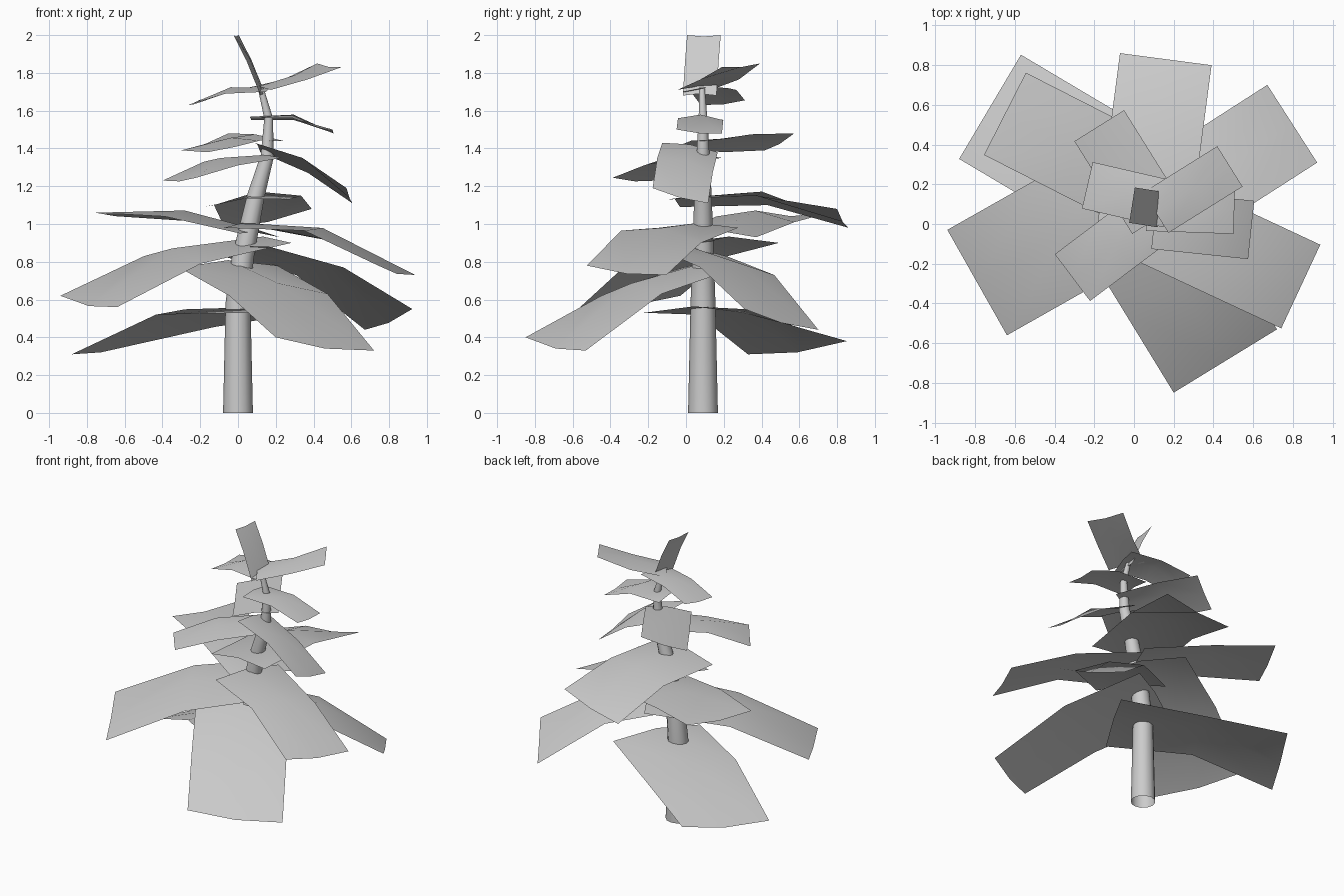
import bpy, math
from mathutils import Vector

if "Cube" in bpy.data.objects:
    bpy.data.objects.remove(bpy.data.objects["Cube"])


def make_object(name, verts, faces):
    mesh = bpy.data.meshes.new(name)
    mesh.from_pydata(verts, [], faces)
    mesh.update()
    for p in mesh.polygons:
        p.use_smooth = True
    obj = bpy.data.objects.new(name, mesh)
    bpy.context.collection.objects.link(obj)
    return obj


# Trunk: open tapered tube, leaning and bending (x, y, z, radius)
path = [(0, .09, 0, .079), (0, .09, .58, .066), (.025, .09, .82, .058),
        (.095, .09, 1.15, .046), (.155, .09, 1.36, .035),
        (.162, .09, 1.56, .023), (.12, .085, 1.72, .015)]
SIDES = 12
pts = [Vector(p[:3]) for p in path]
verts, faces = [], []
for i, p in enumerate(path):
    d = pts[min(i + 1, len(pts) - 1)] - pts[max(i - 1, 0)]
    d = Vector((0, 0, 1)) if i == 0 else d.normalized()
    u = Vector((0, 1, 0)).cross(d).normalized()
    v = d.cross(u)
    for k in range(SIDES):
        a = 2 * math.pi * k / SIDES
        verts.append(pts[i] + p[3] * (u * math.cos(a) + v * math.sin(a)))
for i in range(len(path) - 1):
    for k in range(SIDES):
        a, b = i * SIDES + k, i * SIDES + (k + 1) % SIDES
        faces.append((a, b, b + SIDES, a + SIDES))
make_object("trunk", verts, faces)


# Bough: a 2 x 2 bent card, given by its tip, heading, length and edge heights
def bough(name, width, x, y, heading, length, right, left):
    a = math.radians(heading)
    out = Vector((math.cos(a), math.sin(a), 0))
    side = Vector((-out.y, out.x, 0))
    tip = Vector((x, y, 0))
    bulge = (.055, .1, -.04)
    vs = []
    for r, t in enumerate((0, .52, 1)):
        c = tip - out * length * (1 - t)
        heights = (right[r], (right[r] + left[r]) / 2 + bulge[r] * width, left[r])
        for s, z in zip((-.5, 0, .5), heights):
            q = c + side * width * s
            vs.append((q.x, q.y, z))
    fs = [(r * 3 + c, r * 3 + c + 3, r * 3 + c + 4, r * 3 + c + 1)
          for r in range(2) for c in range(2)]
    make_object(name, vs, fs)


# Each bough: tip x, tip y, heading, length, right and left heights (base, middle, tip)
lowest = [
    (-.725, .59, 149.3, 1.08, (.53, .455, .38), (.53, .52, .31)),
    (-.79, -.295, 209.5, 1.06, (.90, .83, .62), (.90, .79, .56)),
    (.46, -.69, -58.5, .98, (.77, .62, .40), (.78, .63, .33)),
]
middle = [
    (.797, .505, 32.7, .90, (.88, .77, .55), (.83, .73, .44)),
    (.84, -.315, -25, .90, (.98, .965, .78), (.98, .90, .73)),
    (.16, .83, 82.5, .90, (1.13, 1.15, 1.08), (1.09, 1.10, .98)),
    (-.65, .555, 153, .86, (.93, 1.01, 1.06), (.95, 1.04, 1.06)),
]
upper = [
    (-.31, -.27, 217, .57, (1.35, 1.33, 1.23), (1.35, 1.31, 1.245)),
    (.59, -.03, -6, .49, (1.43, 1.35, 1.19), (1.38, 1.27, 1.11)),
    (-.175, .495, 122, .55, (1.44, 1.475, 1.48), (1.41, 1.38, 1.39)),
]
highest = [
    (-.235, .195, 167, .42, (1.72, 1.71, 1.655), (1.70, 1.69, 1.63)),
    (.505, .07, -2, .44, (1.56, 1.56, 1.50), (1.55, 1.55, 1.48)),
    (.483, .29, 32, .44, (1.71, 1.765, 1.83), (1.72, 1.765, 1.85)),
]
crown = [(-.01, .095, 171, .145, (1.68, 1.865, 2.0), (1.68, 1.865, 2.0))]

for tier, width, cards in (("lowest", .61, lowest), ("middle", .465, middle),
                           ("upper", .295, upper), ("highest", .24, highest),
                           ("crown", .18, crown)):
    for n, card in enumerate(cards, 1):
        bough(f"{tier}_bough_{n}", width, *card)
